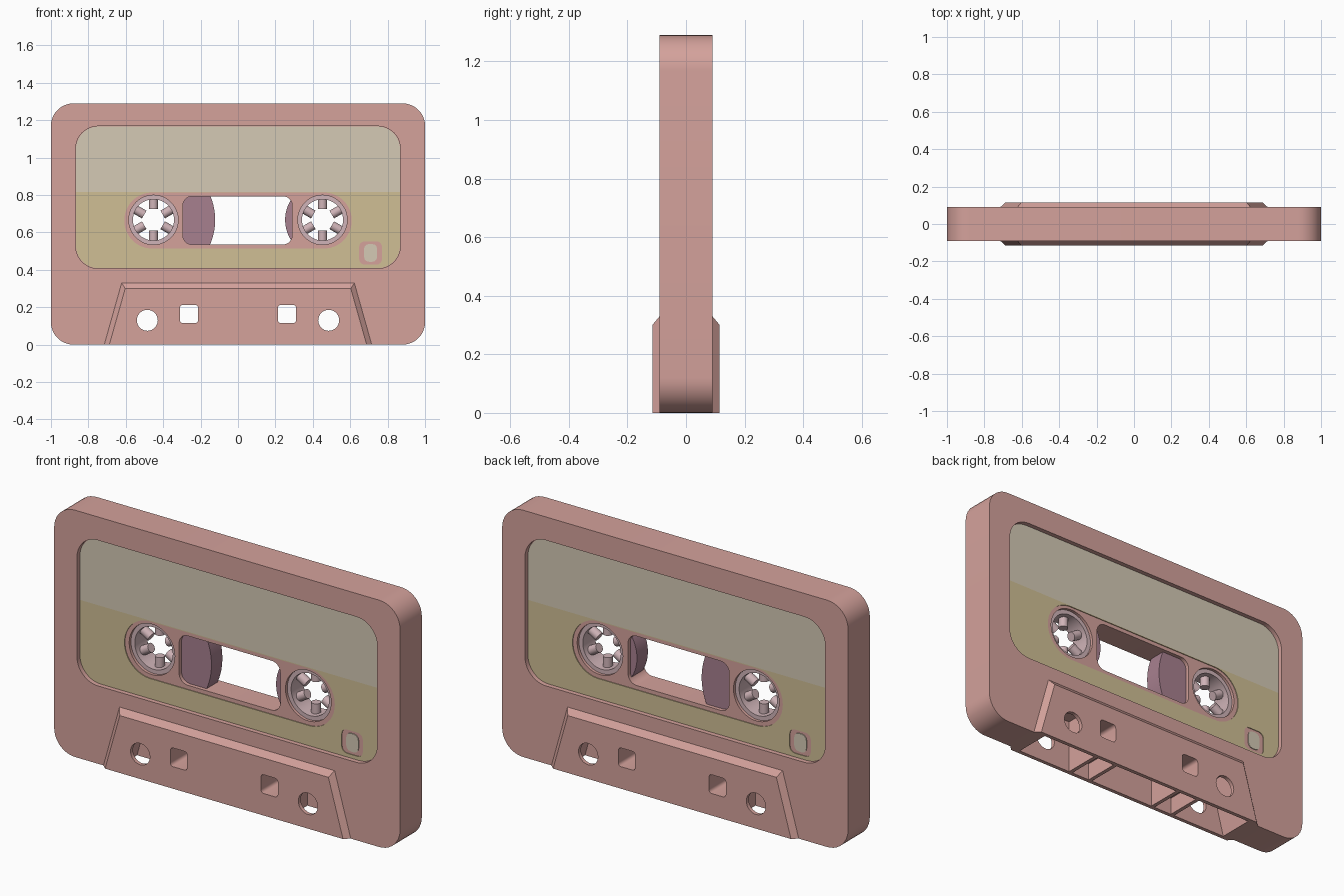
import bpy, bmesh, math
from mathutils import Vector, Matrix

if "Cube" in bpy.data.objects:
    bpy.data.objects.remove(bpy.data.objects["Cube"])


def material(name, rgb):
    m = bpy.data.materials.new(name)
    m.diffuse_color = (*rgb, 1)
    m.use_nodes = True
    m.node_tree.nodes["Principled BSDF"].inputs["Base Color"].default_value = m.diffuse_color
    return m


PINK = material("dusty_pink_plastic", (0.66, 0.36, 0.33))
BEIGE = material("beige_label", (0.66, 0.59, 0.46))
OLIVE = material("straw_label", (0.63, 0.52, 0.30))
MAUVE = material("mauve_tape", (0.39, 0.216, 0.275))
LILAC = material("pale_lilac_hub", (0.63, 0.456, 0.479))


def rounded(x0, x1, z0, z1, r_top, r_bottom=None, seg=10):
    """Rounded rectangle outline in x, z."""
    rb = r_top if r_bottom is None else r_bottom
    pts = []
    for sx, sz, start in ((1, 1, 0), (-1, 1, 90), (-1, -1, 180), (1, -1, 270)):
        r = r_top if sz > 0 else rb
        cx = x1 - r if sx > 0 else x0 + r
        cz = z1 - r if sz > 0 else z0 + r
        for i in range(seg + 1 if r > 0 else 1):
            a = math.radians(start + 90 * i / seg)
            pts.append((cx + r * math.cos(a), cz + r * math.sin(a)))
    return pts


def circle(x, z, r, n=48):
    return [(x + r * math.cos(math.tau * i / n), z + r * math.sin(math.tau * i / n))
            for i in range(n)]


def loft(name, loops, mat=PINK):
    """Solid through a list of (y, outline) sections."""
    bm = bmesh.new()
    rings = [[bm.verts.new((x, y, z)) for x, z in pts] for y, pts in loops]
    for a, b in zip(rings, rings[1:]):
        for i in range(len(a)):
            j = (i + 1) % len(a)
            bm.faces.new((a[i], a[j], b[j], b[i]))
    bm.faces.new(rings[0])
    bm.faces.new(rings[-1])
    bmesh.ops.recalc_face_normals(bm, faces=bm.faces)
    me = bpy.data.meshes.new(name)
    bm.to_mesh(me)
    bm.free()
    me.materials.append(mat)
    ob = bpy.data.objects.new(name, me)
    bpy.context.collection.objects.link(ob)
    return ob


def prism(name, pts, y0, y1, mat=PINK):
    return loft(name, [(y0, pts), (y1, pts)], mat)


def activate(ob):
    bpy.ops.object.select_all(action='DESELECT')
    ob.select_set(True)
    bpy.context.view_layer.objects.active = ob


def combine(ob, other, op='DIFFERENCE'):
    mod = ob.modifiers.new("bool", 'BOOLEAN')
    mod.object, mod.operation, mod.solver = other, op, 'EXACT'
    activate(ob)
    bpy.ops.object.modifier_apply(modifier=mod.name)
    bpy.data.objects.remove(other)


def cut(ob, pts, y0=-0.3, y1=0.3):
    combine(ob, prism("cutter", pts, y0, y1, ob.data.materials[0]))


def smooth(ob):
    activate(ob)
    bpy.ops.object.shade_smooth_by_angle(angle=math.radians(30))


HUB_X, HUB_Z = 0.452, 0.667
FLOOR = 0.065          # depth of the label recess floor
WINDOW = rounded(-0.295, 0.29, 0.535, 0.793, 0.05)

# Shell with the raised trapezoid along the bottom on both sides
shell = prism("shell", rounded(-1, 1, 0, 1.29, 0.12), -0.09, 0.09)
outer = [(-0.715, 0), (0.715, 0), (0.622, 0.33), (-0.622, 0.33)]
inner = [(-0.688, 0), (0.688, 0), (0.603, 0.3), (-0.603, 0.3)]
combine(shell, loft("ridge", [(-0.115, inner), (-0.09, outer), (0.09, outer), (0.115, inner)]), 'UNION')

# Label recesses, window and hub holes
recess = rounded(-0.868, 0.868, 0.407, 1.168, 0.12)
cut(shell, recess, -0.3, -FLOOR)
cut(shell, recess, FLOOR, 0.3)
cut(shell, WINDOW)

# Hollow bottom with dividers, and the through holes of the ridge
cut(shell, rounded(-0.19, 0.19, -0.1, 0.28, 0), -0.095, 0.095)
for s in (-1, 1):
    cut(shell, circle(s * HUB_X, HUB_Z, 0.132))
    cut(shell, [(s * x, z) for x, z in ((0.335, -0.1), (0.677, -0.1), (0.575, 0.28), (0.335, 0.28))],
        -0.095, 0.095)
    xs = sorted((s * 0.21, s * 0.315))
    cut(shell, rounded(*xs, -0.1, 0.09, 0), -0.095, 0.095)
    cut(shell, circle(s * 0.485, 0.13, 0.056, 32))
    cut(shell, rounded(s * 0.262 - 0.049, s * 0.262 + 0.049, 0.115, 0.213, 0.017, seg=4))
smooth(shell)

# Tape rolls, seen through the window
for side, s, r in (("left", -1, 0.33), ("right", 1, 0.2)):
    roll = prism(side + "_tape_roll", circle(s * HUB_X, HUB_Z, r, 96), -0.045, 0.045, MAUVE)
    cut(roll, circle(s * HUB_X, HUB_Z, 0.136))
    smooth(roll)

# Hubs with six teeth
for side, s in (("left", -1), ("right", 1)):
    hub = prism(side + "_hub", circle(s * HUB_X, HUB_Z, 0.138), -0.05, 0.05, LILAC)
    cut(hub, circle(s * HUB_X, HUB_Z, 0.11))
    bm = bmesh.new()
    bm.from_mesh(hub.data)
    for k in range(6):
        a = math.radians(30 + 60 * k)
        d = Vector((math.cos(a), 0, math.sin(a)))
        m = Matrix.Translation(Vector((s * HUB_X, 0, HUB_Z)) + d * 0.088)
        bmesh.ops.create_cone(bm, cap_ends=True, segments=20, radius1=0.024, radius2=0.024, depth=0.062,
                              matrix=m @ d.to_track_quat('Z', 'Y').to_matrix().to_4x4())
    bm.to_mesh(hub.data)
    bm.free()
    smooth(hub)

# Labels: thin plates, the back one turned half round
for side, turn in (("front", 0), ("back", math.pi)):
    y0, y1 = -FLOOR - 0.004, -FLOOR + 0.002
    upper = prism(side + "_label_upper", rounded(-0.866, 0.866, 0.817, 1.166, 0.12, 0), y0, y1, BEIGE)
    lower = prism(side + "_label_lower", rounded(-0.866, 0.866, 0.409, 0.817, 0, 0.12), y0, y1, OLIVE)
    cut(lower, rounded(-0.608, 0.608, 0.514, 0.813, 0.149, seg=20))
    cut(lower, rounded(0.648, 0.77, 0.428, 0.552, 0.03, seg=5))
    spot = prism(side + "_label_spot", rounded(0.674, 0.744, 0.443, 0.538, 0.026, seg=3), y0, y1, BEIGE)
    for ob in (upper, lower, spot):
        # half turn for the back; the window and hubs stay clear of both plates
        ob.data.transform(Matrix.Rotation(turn, 4, 'Z'))
